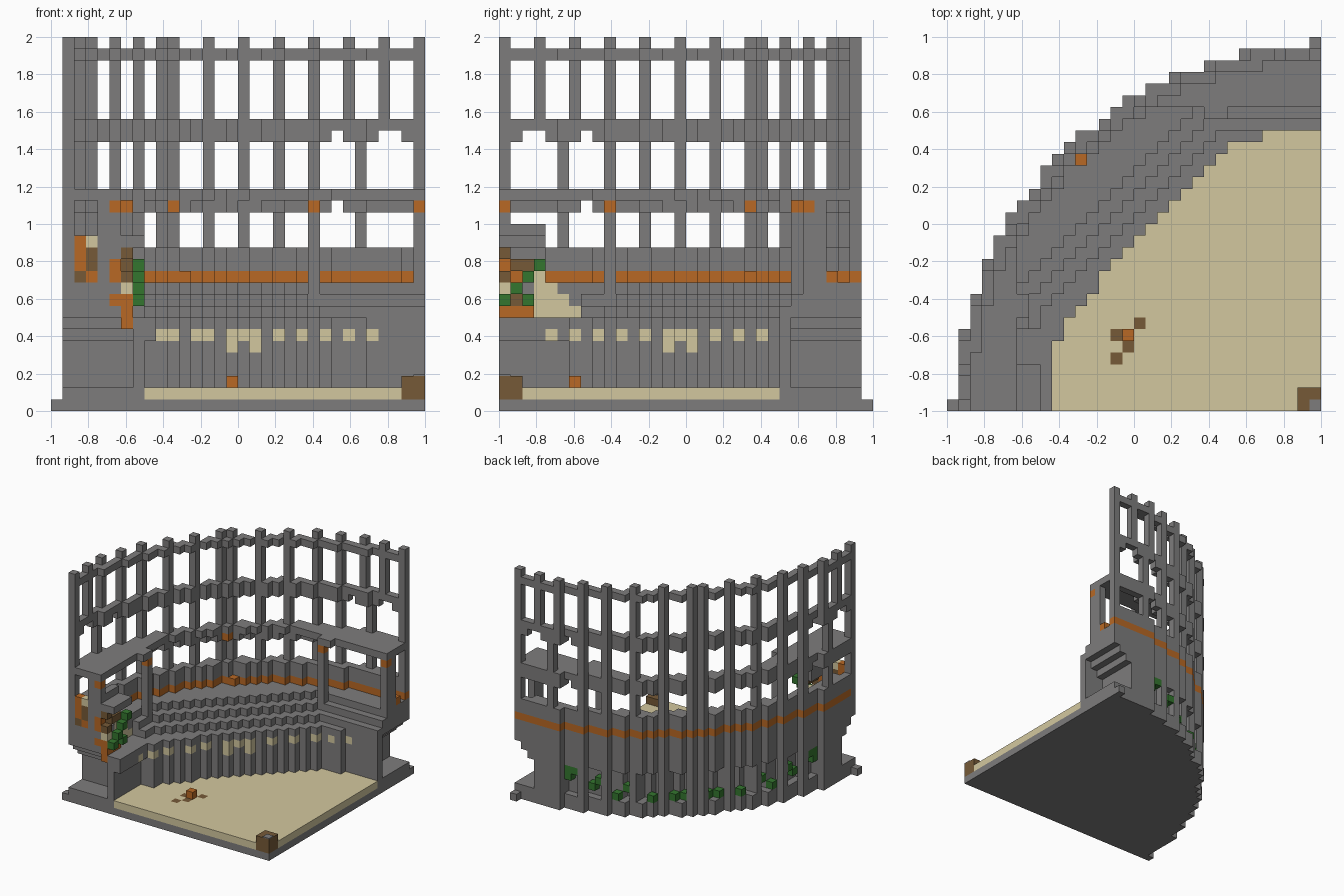
import bpy, bmesh
from math import hypot, sqrt, floor

cube = bpy.data.objects.get("Cube")
if cube:
    bpy.data.objects.remove(cube, do_unlink=True)

N = 32              # blocks along each side
S = 2 / N           # block size
OUT = sqrt(936.5)   # outer radius in blocks

COLOURS = {
    "stone": (0.207, 0.203, 0.203),
    "sand": (0.65, 0.575, 0.345),
    "orange": (0.48, 0.14, 0.018),
    "brown": (0.18, 0.102, 0.039),
    "green": (0.034, 0.18, 0.028),
}
mats = {}
for name, rgb in COLOURS.items():
    m = bpy.data.materials.new(name)
    m.use_nodes = True
    m.diffuse_color = (*rgb, 1)
    m.node_tree.nodes["Principled BSDF"].inputs["Base Color"].default_value = (*rgb, 1)
    mats[name] = m

# Blocks are addressed by distance a (along -x) and b (along +y) from the arena corner
grid = {}
parts = {}


def put(part, colour, a, b, z):
    parts[part] = colour
    grid[a, b, z] = part


def fill(part, colour, z0, z1, rule):
    """Fill layers z0..z1 wherever rule(a, b, z) holds."""
    for a in range(N):
        for b in range(N):
            for z in range(z0, z1 + 1):
                if hypot(a, b) <= OUT and max(a, b) < 31 and rule(a, b, z):
                    put(part, colour, a, b, z)


def both(part, colour, a, b, layers):
    """Column of blocks mirrored across the diagonal."""
    for z in layers:
        put(part, colour, a, b, z)
        put(part, colour, b, a, z)


def rim(k):
    return floor(sqrt(OUT * OUT - k * k))


def open_sand(a, b):
    """Arena floor left clear by the chamfered podium."""
    return (a + b <= (28 if a > 18 else 29)
            and a * a + b * b < (550 if b > a else 510))


def entrance(a, b, z):
    """Corbelled opening below the seats at both ends."""
    return hypot(a, b) >= 25 and z >= 2 and min(a, b) < max(0, min(3, 8 - z))


def ring(a, b):
    return hypot(a, b) >= 29.4


# Ground slab and arena floor
fill("ground_slab", "stone", 0, 0, lambda a, b, z: True)
both("ground_slab", "stone", 0, 31, [0])
fill("arena_floor", "sand", 1, 1,
     lambda a, b, z: open_sand(a, b) or (a == 23 and b <= 5))

# Podium with an overhang on one side
fill("podium", "stone", 1, 7, lambda a, b, z:
     not open_sand(a, b) and not entrance(a, b, z)
     and not (a == 23 and b <= 5 and z < 6))

# Seat tiers, collapsed at the left end
for n in range(3):
    fill("seat_tier_%d" % (n + 1), "stone", 8 + n, 8 + n, lambda a, b, z:
         (max(a, b) >= 24 + n or a + b >= 32 + 2 * n)
         and not (a in (24, 25) and b <= 6))

# Pale panels set alternately under the podium edge
for k in (4, 6, 8, 10, 12, 14, 15):
    layers = range(5 if k == 14 else 6, 7)
    back = next(f for f in range(k, N) if not open_sand(k, f))
    left = next(f for f in range(k, N) if not open_sand(f, k))
    for z in layers:
        put("podium_panels", "sand", k, back, z)
        put("podium_panels", "sand", left, k, z)

# Outer wall with a coloured band
fill("outer_wall", "stone", 8, 13, lambda a, b, z: hypot(a, b) >= 29.05)
fill("wall_band", "orange", 11, 11, lambda a, b, z: hypot(a, b) >= 29.05)
both("wall_band", "orange", 0, 28, [11])
put("band_block", "orange", 20, 21, 11)

# Niches between the posts outside the wall
for a, b, z in list(grid):
    k = min(a, b)
    is_post = k % 3 == 0 and max(a, b) == rim(k)
    if ring(a, b) and 2 <= z <= 5 and k >= 7 and not is_post:
        del grid[a, b, z]

# Gallery floor, wider toward the two ends, over a ring beam
fill("gallery_floor", "stone", 18, 18, lambda a, b, z:
     max(a, b) >= 26 or hypot(a, b) >= 29.05)
both("gallery_floor", "stone", 9, 25, [18])
both("gallery_floor", "stone", 8, 25, [18])
fill("gallery_beam", "stone", 17, 17,
     lambda a, b, z: ring(a, b) and min(a, b) != 7)

# Upper ring beams
fill("middle_beam", "stone", 23, 24, lambda a, b, z:
     ring(a, b) and not (z == 23 and min(a, b) in (2, 3, 7)))
fill("top_beam", "stone", 30, 30, lambda a, b, z: ring(a, b))

# Tall posts; the lower part of one is missing and one is shifted
for k in range(0, 22, 3):
    both("posts", "stone", k, rim(k), range(24 if k in (3, 6) else 14, N))
both("posts", "stone", 5, rim(5), range(14, 24))

# Gallery pillars and hanging lamps
for a, b in ((0, 26), (0, 27), (9, 25)):
    both("gallery_pillars", "stone", a, b, range(8, 18))
for a, b in ((0, 26), (9, 25), (21, 21)):
    both("lamps", "orange", a, b, [17])

# Collapsed end of the seating: ledge, sand heap, planks and creepers
for b in range(4):
    for a in (24, 25, 26):
        put("broken_ledge", "stone", a, b, 14)
    for z in (13, 15):
        put("broken_ledge", "stone", 26, b, z)
    for z in range(8, 12 - b):
        put("sand_heap", "sand", 26, 3 + b, z)
    put("creeper", "green", 24, b, 9 + b)
put("creeper", "green", 24, 2, 9)
put("sand_heap", "sand", 25, 0, 10)
for b in range(3):
    put("debris_orange", "orange", 25, b, 8)
for z in (7, 9):
    put("debris_orange", "orange", 25, 0, z)
for z in (9, 12):
    put("debris_orange", "orange", 26, 0, z)
for z in (12, 13):
    put("debris_brown", "brown", 25, z - 11, 12)
    put("debris_brown", "brown", 28, 0, z)
put("debris_brown", "brown", 25, 1, 9)
put("debris_brown", "brown", 25, 0, 13)
put("debris_brown", "brown", 25, 0, 11)
put("debris_orange", "orange", 26, 0, 11)
put("broken_wall_end", "stone", 30, 0, 11)
put("debris_brown", "brown", 29, 0, 11)
put("debris_orange", "orange", 28, 0, 11)
put("sand_heap", "sand", 28, 0, 14)
for z in range(12, 15):
    put("debris_orange", "orange", 29, 0, z)

# Scattered pieces on the arena floor
for a, b in ((17, 6), (16, 5), (17, 4), (15, 7)):
    put("floor_debris", "brown", a, b, 1)
for z in (1, 2):
    put("floor_block", "orange", 16, 6, z)

# Corner plinth
for a in (0, 1):
    for b in (0, 1):
        for z in (1, 2):
            put("corner_plinth", "brown", a, b, z)

# Shrubs growing in the niches
for a, b, z in ((7, 29, 5), (8, 29, 5), (7, 29, 4), (11, 28, 4), (10, 28, 3),
                (14, 26, 3), (13, 27, 2), (17, 25, 2), (19, 23, 2), (20, 22, 2)):
    both("shrubs", "green", a, b, [z])


# Faces of a unit block: outward direction and its four corners
def block_faces():
    for axis in range(3):
        for sign in (0, 1):
            direction = [0, 0, 0]
            direction[axis] = 2 * sign - 1
            u, v = (axis + 1) % 3, (axis + 2) % 3
            loop = []
            for p, q in ((0, 0), (1, 0), (1, 1), (0, 1)):
                c = [0, 0, 0]
                c[axis], c[u], c[v] = sign, p, q
                loop.append(tuple(c))
            yield direction, loop if sign else loop[::-1]


FACES = list(block_faces())
cells = {(N - 1 - a, b, z): part for (a, b, z), part in grid.items()}


# Build each part from its exposed block faces
def build(part, colour):
    bm = bmesh.new()
    verts = {}
    for (i, j, k), owner in cells.items():
        if owner != part:
            continue
        for d, loop in FACES:
            if (i + d[0], j + d[1], k + d[2]) in cells:
                continue
            corners = []
            for c in loop:
                key = (i + c[0], j + c[1], k + c[2])
                if key not in verts:
                    verts[key] = bm.verts.new((key[0] * S - 1, key[1] * S - 1, key[2] * S))
                corners.append(verts[key])
            bm.faces.new(corners)
    mesh = bpy.data.meshes.new(part)
    bm.to_mesh(mesh)
    bm.free()
    mesh.materials.append(mats[colour])
    bpy.context.scene.collection.objects.link(bpy.data.objects.new(part, mesh))


for part, colour in parts.items():
    build(part, colour)

# Stone cap on the plinth
bpy.ops.mesh.primitive_cube_add(size=1, location=(1 - S / 2, -1 + S / 2, 3 * S + 0.004))
cap = bpy.context.object
cap.name = "plinth_cap"
cap.scale = (S, S, 0.008)
cap.data.materials.append(mats["stone"])
